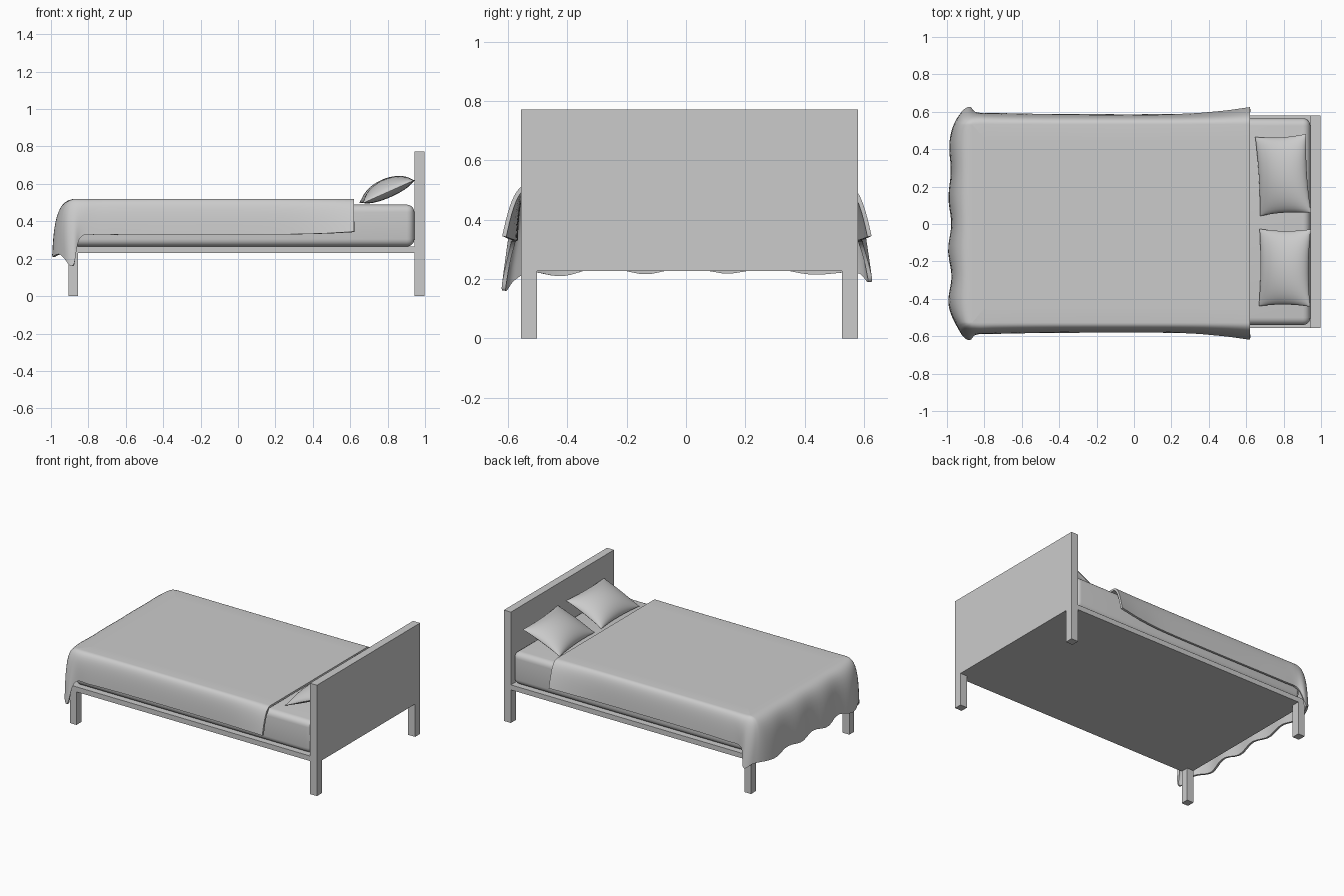
import bpy, bmesh, math
from mathutils import Vector, Matrix

if "Cube" in bpy.data.objects:
    bpy.data.objects.remove(bpy.data.objects["Cube"])


def finish(name, bm, smooth=True):
    me = bpy.data.meshes.new(name)
    bm.to_mesh(me)
    bm.free()
    ob = bpy.data.objects.new(name, me)
    bpy.context.collection.objects.link(ob)
    bpy.ops.object.select_all(action='DESELECT')
    bpy.context.view_layer.objects.active = ob
    ob.select_set(True)
    if smooth:
        bpy.ops.object.shade_smooth_by_angle(angle=math.radians(45))
    return ob


def box(name, lo, hi, bevel=0):
    lo, hi = Vector(lo), Vector(hi)
    bm = bmesh.new()
    bmesh.ops.create_cube(bm, size=1)
    for v in bm.verts:
        v.co = Vector((lo[i] + (v.co[i] + 0.5) * (hi[i] - lo[i]) for i in range(3)))
    if bevel:
        bmesh.ops.bevel(bm, geom=bm.edges[:], offset=bevel, segments=5,
                        profile=0.5, affect='EDGES')
    return finish(name, bm, bevel > 0)


# Wooden frame
box("headboard", (0.943, -0.555, 0.228), (0.997, 0.58, 0.772))
box("base_panel", (-0.907, -0.555, 0.23), (0.943, 0.58, 0.265))
for end, x0, x1 in (("head", 0.943, 0.997), ("foot", -0.907, -0.856)):
    for side, y0, y1 in (("front", -0.555, -0.502), ("back", 0.525, 0.58)):
        box(f"{end}_leg_{side}", (x0, y0, 0), (x1, y1, 0.23))

# Mattress
box("mattress", (-0.89, -0.54, 0.265), (0.943, 0.565, 0.489), 0.04)


# Pillows: two bulging skins over a pinched rectangle
def pillow(name, loc, half_y, turn, n=20):
    bm = bmesh.new()
    for height in (0.07, -0.03):
        rows = []
        for i in range(n + 1):
            # sine spacing packs the loops near the seam
            u = math.sin((2 * i / n - 1) * math.pi / 2)
            row = []
            for j in range(n + 1):
                v = math.sin((2 * j / n - 1) * math.pi / 2)
                x = 0.15 * u * (1 - 0.07 * (1 - v * v))
                y = half_y * v * (1 - 0.05 * (1 - u * u))
                z = height * (max(0, 1 - u * u) * max(0, 1 - v * v)) ** 0.55
                row.append(bm.verts.new((x, y, z)))
            rows.append(row)
        for a, b in zip(rows, rows[1:]):
            for j in range(n):
                bm.faces.new((a[j], b[j], b[j + 1], a[j + 1]))
    bmesh.ops.remove_doubles(bm, verts=bm.verts[:], dist=1e-4)
    bmesh.ops.recalc_face_normals(bm, faces=bm.faces[:])
    m = (Matrix.Translation(loc) @ Matrix.Rotation(math.radians(turn), 4, 'Z')
         @ Matrix.Rotation(math.radians(-24), 4, 'Y'))
    bm.transform(m)
    finish(name, bm)


pillow("pillow_back", (0.797, 0.262, 0.558), 0.212, 3.5)
pillow("pillow_front", (0.806, -0.234, 0.558), 0.207, -0.5)

# Blanket: stations along one half of the rim (shoulder x, y, hem x, y, z)
HALF = [
    (0.62, 0.585, 0.62, 0.622, 0.345),
    (0.45, 0.580, 0.45, 0.600, 0.335),
    (0.20, 0.577, 0.20, 0.585, 0.330),
    (-0.40, 0.577, -0.40, 0.585, 0.330),
    (-0.72, 0.582, -0.72, 0.590, 0.327),
    (-0.83, 0.587, -0.84, 0.594, 0.315),
    (-0.905, 0.578, -0.88, 0.624, 0.168),
    (-0.95, 0.545, -0.93, 0.588, 0.190),
    (-0.975, 0.48, -0.975, 0.50, 0.218),
    (-0.977, 0.30, -0.985, 0.30, 0.228),
    (-0.977, 0.0, -0.985, 0.0, 0.228),
]


def mirrored(s, sign):
    lift = 0.027 if sign > 0 and s[4] < 0.2 else 0
    return Vector((s[0], s[1] * sign, s[2], s[3] * sign, s[4] + lift))


rim = [mirrored(s, 1) for s in HALF] + [mirrored(s, -1) for s in HALF[-2::-1]]


def catmull(a, b, c, d, t):
    return 0.5 * (2 * b + (c - a) * t + (2 * a - 5 * b + 4 * c - d) * t * t
                  + (3 * b - a - 3 * c + d) * t ** 3)


path = []
for i in range(len(rim) - 1):
    quad = [rim[min(max(i + k, 0), len(rim) - 1)] for k in (-1, 0, 1, 2)]
    path += [catmull(*quad, k / 8) for k in range(8)]
path.append(rim[-1])

TOP = 0.52
bm = bmesh.new()
rows = []
for kx, ky, hx, hy, hz in path:
    # soft folds along the foot hem
    fold = math.cos(2 * math.pi * (hy + 0.14) / 0.28)
    fold *= min(1, max(0, (-0.9 - hx) / 0.06)) * (0.75 - 0.6 * hy)
    corner = Vector((kx - 0.005 * fold, ky, TOP))
    hem = Vector((hx - 0.01 * fold, hy, hz - 0.014 * fold))
    start = Vector((max(kx, -0.865), max(-0.53, min(0.53, ky)), TOP))
    spine = Vector((max(start.x, -0.4), 0, TOP))
    pts = [spine.lerp(start, k / 6) for k in range(6)]
    c1, c2 = start.lerp(corner, 0.8), hem.lerp(corner, 0.7)
    for k in range(13):
        t = k / 12
        s = 1 - t
        pts.append(start * s ** 3 + c1 * 3 * s * s * t + c2 * 3 * s * t * t + hem * t ** 3)
    rows.append([bm.verts.new(p + Vector((0, 0.003, 0))) for p in pts])
for a, b in zip(rows, rows[1:]):
    for j in range(len(a) - 1):
        bm.faces.new((a[j], a[j + 1], b[j + 1], b[j]))
bmesh.ops.remove_doubles(bm, verts=bm.verts[:], dist=5e-4)
bmesh.ops.recalc_face_normals(bm, faces=bm.faces[:])
if sum(f.normal.z * f.calc_area() for f in bm.faces) < 0:
    bmesh.ops.reverse_faces(bm, faces=bm.faces[:])
blanket = finish("blanket", bm, False)
solid = blanket.modifiers.new("thickness", 'SOLIDIFY')
solid.thickness = 0.014
solid.offset = -1
bpy.ops.object.modifier_apply(modifier=solid.name)
bpy.ops.object.shade_smooth_by_angle(angle=math.radians(50))
